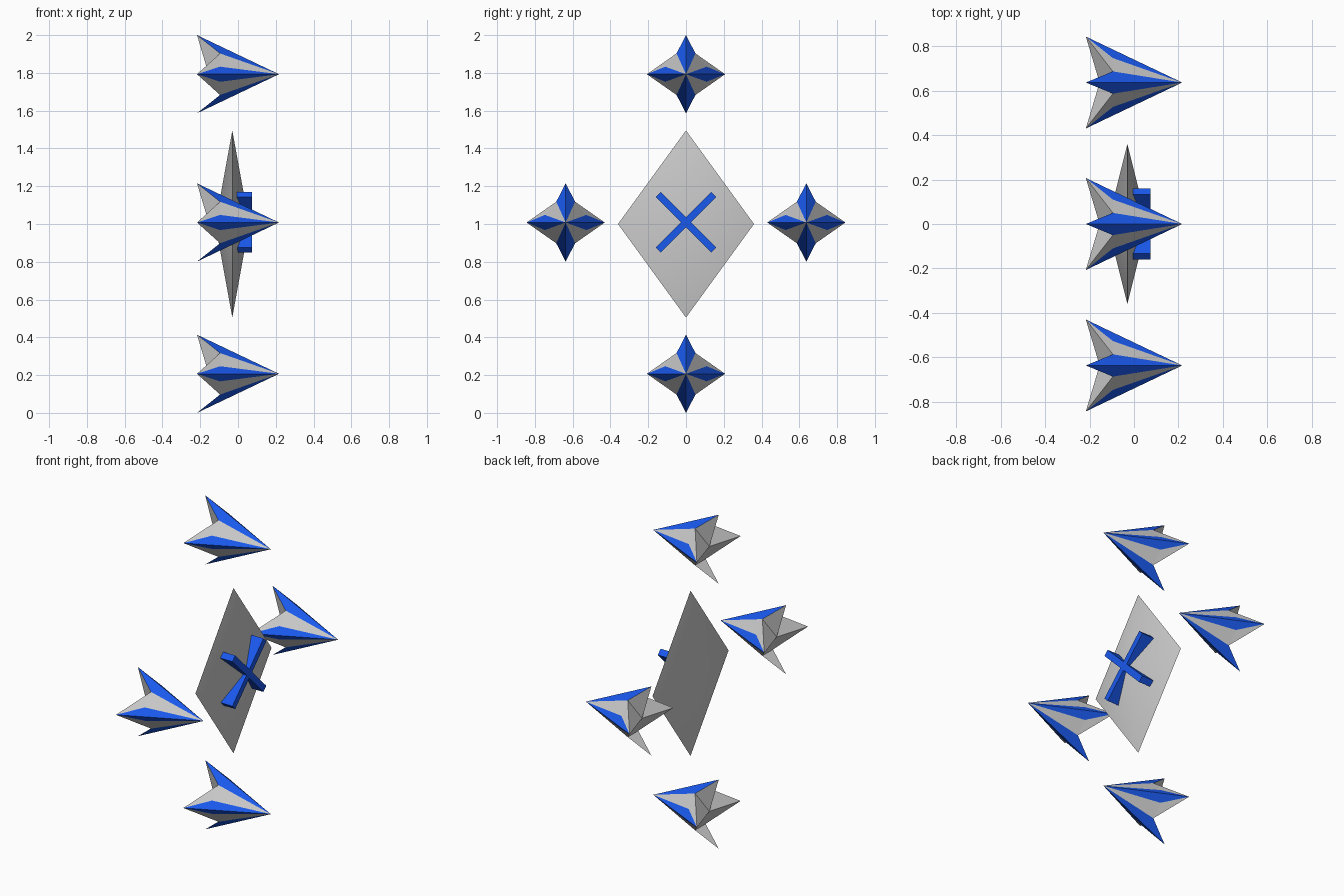
import bpy, bmesh, math
from mathutils import Vector

if "Cube" in bpy.data.objects:
    bpy.data.objects.remove(bpy.data.objects["Cube"])

blue = bpy.data.materials.new("blue")
blue.diffuse_color = (0.01, 0.10, 0.85, 1)
blue.use_nodes = True
blue.node_tree.nodes["Principled BSDF"].inputs["Base Color"].default_value = blue.diffuse_color
grey = bpy.data.materials.new("grey")
grey.diffuse_color = (0.6, 0.6, 0.6, 1)
grey.use_nodes = True
grey.node_tree.nodes["Principled BSDF"].inputs["Base Color"].default_value = grey.diffuse_color


def make_object(name, bm, loc, mats=()):
    me = bpy.data.meshes.new(name)
    bmesh.ops.recalc_face_normals(bm, faces=bm.faces[:])
    bm.to_mesh(me)
    bm.free()
    for m in mats:
        me.materials.append(m)
    ob = bpy.data.objects.new(name, me)
    ob.location = loc
    bpy.context.collection.objects.link(ob)
    return ob


# Four-finned dart pointing along +x, with blue fins and grey flanks
def dart(name, loc):
    bm = bmesh.new()
    nose = bm.verts.new((0.217, 0, 0))
    hub = bm.verts.new((-0.155, 0, 0))
    ztip = {s: bm.verts.new((-0.217, 0, s * 0.207)) for s in (1, -1)}
    ytip = {s: bm.verts.new((-0.217, s * 0.207, 0)) for s in (1, -1)}
    quads = [(a, b) for a in (1, -1) for b in (1, -1)]
    zsh = {(a, b): bm.verts.new((-0.095, a * 0.05, b * 0.11)) for a, b in quads}
    ysh = {(a, b): bm.verts.new((-0.095, a * 0.11, b * 0.04)) for a, b in quads}

    def face(mat, *vs):
        bm.faces.new(vs).material_index = mat

    for q in quads:
        a, b = q
        face(1, nose, ztip[b], zsh[q])
        face(1, nose, ysh[q], ytip[a])
        face(0, nose, zsh[q], ysh[q])
        face(0, zsh[q], ytip[a], ysh[q])
        face(0, zsh[q], hub, ytip[a])
        if b > 0:
            face(0, ztip[b], hub, zsh[q])
    # short back of the lower fin
    face(0, ztip[-1], zsh[1, -1], zsh[-1, -1])
    face(0, hub, zsh[1, -1], zsh[-1, -1])
    return make_object(name, bm, loc, (grey, blue))


dart("dart_top", (0, 0, 1.793))
dart("dart_bottom", (0, 0, 0.207))
dart("dart_left", (0, -0.637, 1.008))
dart("dart_right", (0, 0.637, 1.008))

# Thin smooth diamond shield in the middle
bm = bmesh.new()
front, back = bm.verts.new((0.09, 0, 0)), bm.verts.new((-0.09, 0, 0))
rim = [bm.verts.new(p) for p in ((0, 0.36, 0), (0, 0, 0.495), (0, -0.36, 0), (0, 0, -0.495))]
for i in range(4):
    for apex in (front, back):
        bm.faces.new((rim[i], rim[(i + 1) % 4], apex))
shield = make_object("diamond_shield", bm, (-0.03, 0, 1.0))
bpy.context.view_layer.objects.active = shield
shield.select_set(True)
bpy.ops.object.shade_smooth_by_angle(angle=math.radians(45))

# Two crossed blue bars on the shield face
for name, s in (("cross_bar_a", 1), ("cross_bar_b", -1)):
    bm = bmesh.new()
    bmesh.ops.create_cube(bm, size=1)
    bmesh.ops.scale(bm, vec=Vector((0.08, 0.415, 0.038)), verts=bm.verts[:])
    bar = make_object(name, bm, (0.035, 0, 1.01), (blue,))
    bar.rotation_euler.x = s * math.radians(45)
